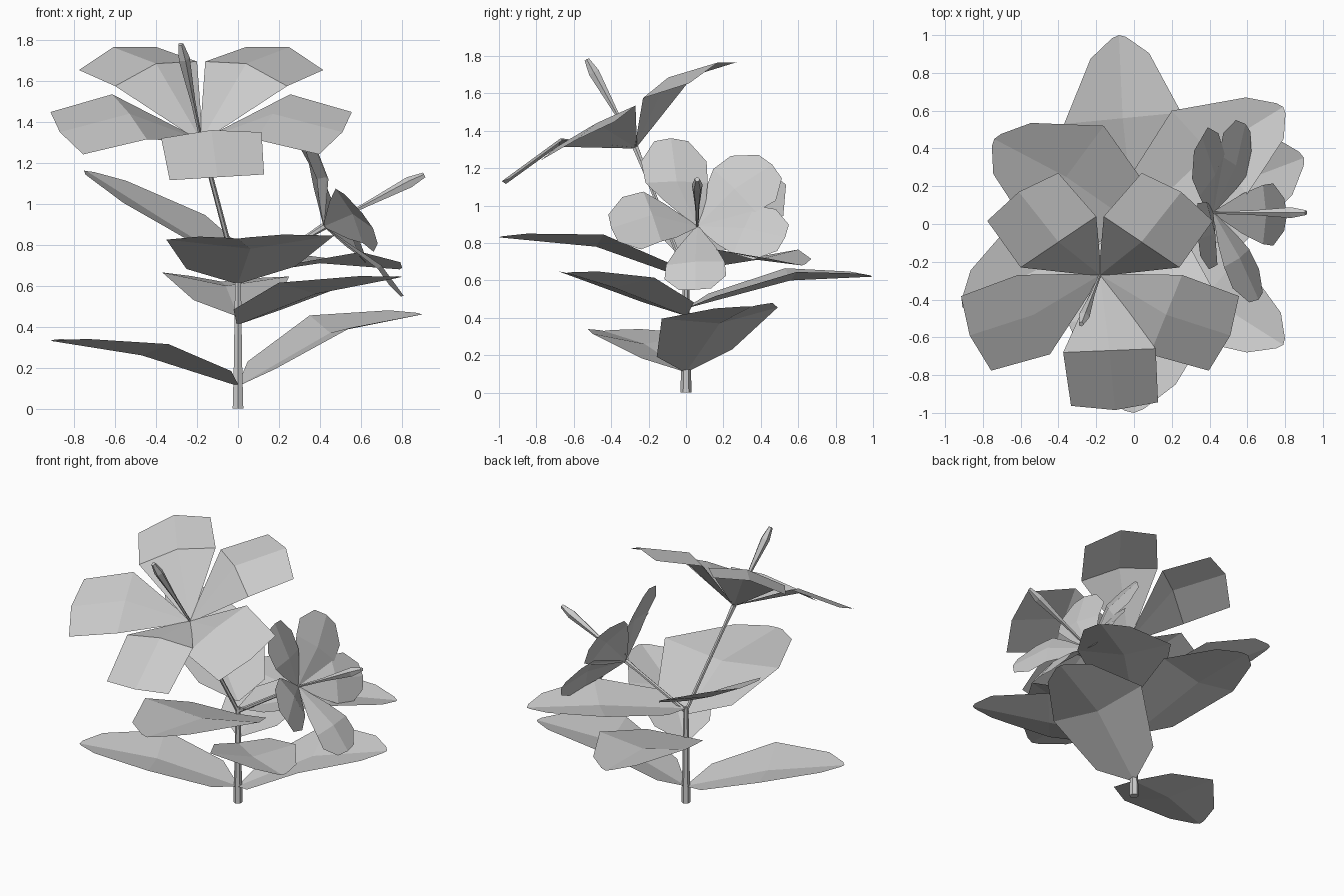
import bpy
import bmesh
from mathutils import Vector, Matrix

cube = bpy.data.objects.get("Cube")
if cube:
    bpy.data.objects.remove(cube, do_unlink=True)

# One flat colour for the whole plant
grey = bpy.data.materials.new("light_grey")
grey.use_nodes = True
colour = (0.6, 0.6, 0.6, 1)
grey.diffuse_color = colour
grey.node_tree.nodes["Principled BSDF"].inputs["Base Color"].default_value = colour

# Outlines as (rib position, edge position, share of the full half width)
LEAF = [(0, 0, .03), (.25, .25, .65), (1, 1, 1), (1.8, 1.75, .5), (2, 1.97, .12)]
WIDE_PETAL = [(0, 0, .04), (1, 1, 1), (2, 1.9, .94)]
ROUND_PETAL = [(0, 0, .04), (.6, .6, .65), (1, 1, .95), (1.5, 1.5, 1), (2, 1.95, .52)]
UP = Vector((0, 0, 1))


def finish(name, bm):
    mesh = bpy.data.meshes.new(name)
    bm.to_mesh(mesh)
    bm.free()
    mesh.materials.append(grey)
    obj = bpy.data.objects.new(name, mesh)
    bpy.context.collection.objects.link(obj)
    return obj


def blade(name, spine, half, outline, facing=UP, fold=0.0):
    """Folded sheet swept along a three-point spine; fold lifts its edges."""
    base, middle, tip = (Vector(p) for p in spine)
    half = Vector(half)

    def along(t):
        return base.lerp(middle, t) if t <= 1 else middle.lerp(tip, t - 1)

    bm = bmesh.new()
    previous = None
    for rib, edge, width in outline:
        lifted = along(edge) + facing.normalized() * fold * width
        row = [bm.verts.new(lifted - half * width),
               bm.verts.new(along(rib)),
               bm.verts.new(lifted + half * width)]
        if previous:
            for i in range(len(row) - 1):
                bm.faces.new((previous[i], previous[i + 1], row[i + 1], row[i]))
        previous = row
    bm.normal_update()
    # Turn the whole sheet towards its upper or inner side
    if sum(f.normal.dot(facing) * f.calc_area() for f in bm.faces) < 0:
        bmesh.ops.reverse_faces(bm, faces=bm.faces[:])
    return finish(name, bm)


def rod(name, start, end, profile, sides=6):
    """Straight stalk whose profile is (share of the length, radius)."""
    start, end = Vector(start), Vector(end)
    turn = (end - start).to_track_quat('Z', 'Y').to_matrix().to_4x4()
    bm = bmesh.new()
    previous = None
    for t, radius in profile:
        place = Matrix.Translation(start.lerp(end, t)) @ turn
        ring = bmesh.ops.create_circle(bm, segments=sides, radius=radius,
                                       cap_ends=False, matrix=place)["verts"]
        if previous:
            for i in range(sides):
                j = (i + 1) % sides
                bm.faces.new((previous[i], previous[j], ring[j], ring[i]))
        else:
            bm.faces.new(ring)
        previous = ring
    bm.faces.new(previous)
    bmesh.ops.recalc_face_normals(bm, faces=bm.faces[:])
    return finish(name, bm)


# Flower centres
large_centre = Vector((-.18, -.27, 1.31))
small_centre = Vector((.42, .06, .89))

# Stem and the two flower stalks
rod("main_stem", (0, 0, 0), (0, 0, .66), [(0, .03), (.3, .024), (1, .016)])
stalk = [(0, .013), (.8, .012), (1, .018)]
rod("large_flower_stalk", (0, 0, .63), large_centre, stalk)
rod("small_flower_stalk", (0, 0, .63), small_centre, stalk)

# Pistils swell near the tip
pistil = [(0, .007), (.4, .012), (.85, .03), (1, .014)]
large_axis = Vector((-.1, -.26, .47))
small_axis = Vector((.49, 0, .25))
rod("large_pistil", large_centre, large_centre + large_axis, pistil, 5)
rod("small_pistil", small_centre, small_centre + small_axis, pistil, 5)

# Leaves: base height, middle, tip, half width
leaves = {
    "lower_left_leaf": (.11, (-.47, -.22, .26), (-.91, -.44, .33), (-.13, .28, 0)),
    "lower_right_leaf": (.11, (.45, .18, .37), (.9, .35, .46), (-.1, .31, .03)),
    "back_leaf": (.45, (-.06, .56, .6), (-.08, 1, .62), (.31, .03, -.01)),
    "front_right_leaf": (.41, (.38, -.38, .56), (.79, -.64, .64), (.18, .21, 0)),
    "front_leaf": (.61, (.06, -.48, .78), (0, -1, .83), (.41, .04, .01)),
    "back_right_leaf": (.65, (.4, .38, .71), (.79, .62, .68), (-.2, .22, 0)),
    "back_left_leaf": (.7, (-.36, .25, .92), (-.74, .45, 1.16), (.2, .27, -.03)),
}
for name, (height, middle, tip, half) in leaves.items():
    blade(name, [(0, 0, height), middle, tip], half, LEAF, fold=.055)


def mirrored(point, axis):
    return (2 * axis - point[0], point[1], point[2])


# Large flower: two mirrored pairs and one front petal
pairs = {
    "back": ((-.4, -.095, 1.685), (-.61, .17, 1.765), (.2, .135, .06), -.05),
    "side": ((-.53, -.48, 1.44), (-.87, -.59, 1.35), (-.085, .21, .11), -.015),
}
mirror_x = -.18
for place, (crease, tip, half, fold) in pairs.items():
    blade("large_left_%s_petal" % place, [large_centre, crease, tip],
          half, WIDE_PETAL, UP, fold)
    blade("large_right_%s_petal" % place,
          [large_centre, mirrored(crease, mirror_x), mirrored(tip, mirror_x)],
          mirrored(half, 0), WIDE_PETAL, UP, fold)
blade("large_front_petal", [large_centre, (-.13, -.67, 1.36), (-.1, -.985, 1.13)],
      (.245, .01, .015), WIDE_PETAL, UP, -.025)

# Small flower: five rounded petals around its axis
small_petals = {
    "top": ((.43, -.05, 1.13), (.34, -.08, 1.36), (.03, -.175, 0)),
    "upper_back": ((.43, .26, 1.09), (.36, .46, 1.22), (-.07, -.12, .12)),
    "lower_back": ((.54, .31, .88), (.59, .53, .83), (-.075, .06, .135)),
    "bottom": ((.7, .05, .7), (.81, .05, .55), (0, .165, .01)),
    "front": ((.56, -.18, .95), (.66, -.4, .88), (-.07, -.05, .14)),
}
for place, (crease, tip, half) in small_petals.items():
    blade("small_%s_petal" % place, [small_centre, crease, tip],
          half, ROUND_PETAL, small_axis, -.02)
